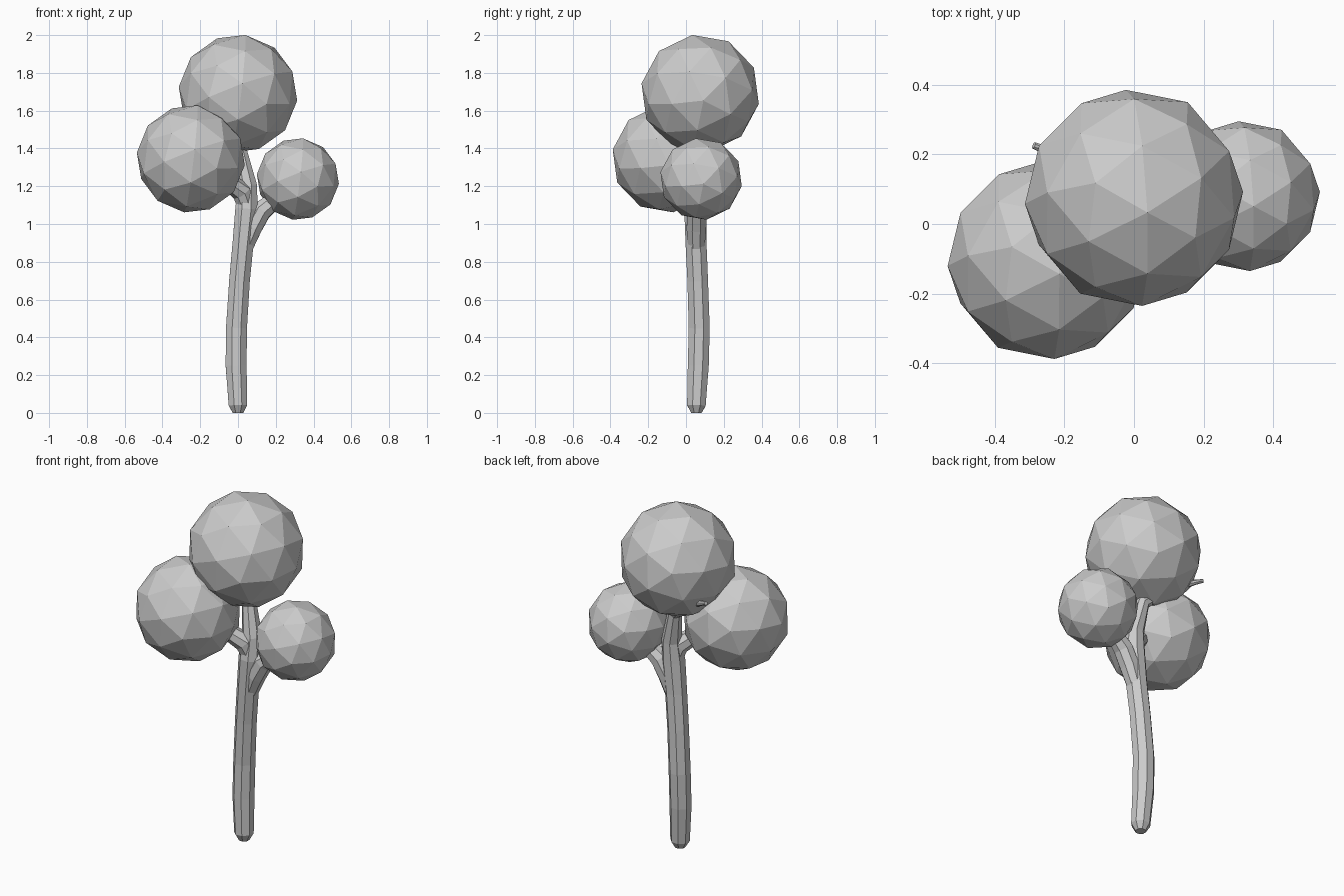
import bpy, bmesh, math
from mathutils import Vector, Matrix

if "Cube" in bpy.data.objects:
    bpy.data.objects.remove(bpy.data.objects["Cube"])


def tube(name, points, sides=8):
    """Faceted tapered tube through (x, y, z, radius) points."""
    bm = bmesh.new()
    pos = [Vector(p[:3]) for p in points]
    rings = []
    for i, p in enumerate(pos):
        t = (pos[min(i + 1, len(pos) - 1)] - pos[max(i - 1, 0)]).normalized()
        u = (Vector((1, 0, 0)) - t * t.x)
        if u.length < 0.3:
            u = Vector((0, 1, 0)) - t * t.y
        u.normalize()
        v = t.cross(u)
        r = points[i][3]
        ring = []
        for k in range(sides):
            a = 2 * math.pi * (k + 0.5) / sides
            ring.append(bm.verts.new(p + r * (math.cos(a) * u + math.sin(a) * v)))
        rings.append(ring)
    for a, b in zip(rings, rings[1:]):
        for k in range(sides):
            n = (k + 1) % sides
            bm.faces.new((a[k], a[n], b[n], b[k]))
    bm.faces.new(rings[0][::-1])
    bm.faces.new(rings[-1])
    mesh = bpy.data.meshes.new(name)
    bm.to_mesh(mesh)
    bm.free()
    obj = bpy.data.objects.new(name, mesh)
    bpy.context.collection.objects.link(obj)
    return obj


# Shared tilt of the faceted foliage balls
axis = Vector((1, 0.055, -0.117)).normalized()
side = Vector((0, math.cos(math.radians(44)), math.sin(math.radians(44))))
side = (side - axis * side.dot(axis)).normalized()
tilt = Matrix((side, axis.cross(side), axis)).transposed().to_4x4()


def foliage(name, center, radius):
    bm = bmesh.new()
    bmesh.ops.create_icosphere(bm, subdivisions=2, radius=radius,
                               matrix=Matrix.Translation(center) @ tilt)
    mesh = bpy.data.meshes.new(name)
    bm.to_mesh(mesh)
    bm.free()
    obj = bpy.data.objects.new(name, mesh)
    bpy.context.collection.objects.link(obj)


# Foliage
foliage("foliage_top", (0.0, 0.075, 1.69), 0.316)
foliage("foliage_left", (-0.25, -0.105, 1.345), 0.288)
foliage("foliage_right", (0.317, 0.08, 1.238), 0.219)

# Trunk with a rounded foot, thinning into the top branch and its poking twig
tube("trunk", [
    (0.0, 0.055, 0.0, 0.03), (0.0, 0.055, 0.04, 0.053),
    (-0.01, 0.065, 0.25, 0.06), (-0.008, 0.07, 0.45, 0.06),
    (0.008, 0.062, 0.7, 0.059), (0.027, 0.053, 0.9, 0.06),
    (0.045, 0.05, 1.08, 0.064), (0.05, 0.06, 1.2, 0.055),
    (0.012, 0.085, 1.38, 0.04), (-0.1, 0.14, 1.48, 0.03),
    (-0.25, 0.21, 1.55, 0.014), (-0.288, 0.226, 1.565, 0.01)])

# Side branches
tube("right_branch", [
    (0.03, 0.055, 0.86, 0.045), (0.075, 0.055, 0.98, 0.056),
    (0.125, 0.06, 1.07, 0.056), (0.21, 0.07, 1.14, 0.045),
    (0.31, 0.08, 1.22, 0.025)])
tube("left_branch", [
    (0.05, 0.055, 1.08, 0.05), (0.02, 0.03, 1.17, 0.055),
    (-0.07, -0.02, 1.24, 0.045), (-0.22, -0.09, 1.33, 0.025)])
